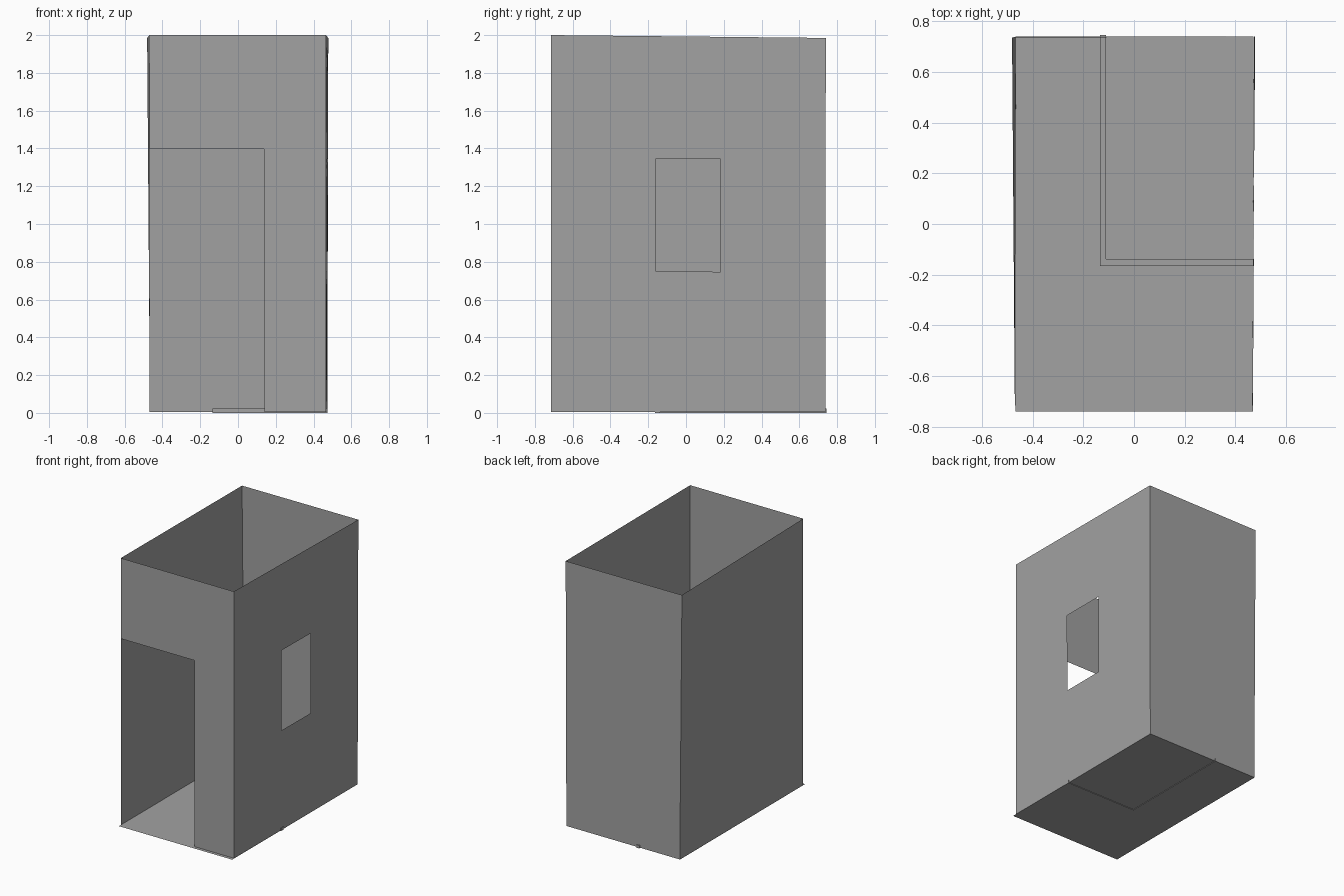
import bpy
import bmesh
from mathutils import Vector

cube = bpy.data.objects.get("Cube")
if cube:
    bpy.data.objects.remove(cube, do_unlink=True)

# Single plain grey
grey = bpy.data.materials.new("plain_grey")
grey.use_nodes = True
grey.diffuse_color = (0.36, 0.36, 0.36, 1)
grey.node_tree.nodes["Principled BSDF"].inputs["Base Color"].default_value = grey.diffuse_color


def finish(name, bm):
    mesh = bpy.data.meshes.new(name)
    bm.to_mesh(mesh)
    bm.free()
    mesh.materials.append(grey)
    obj = bpy.data.objects.new(name, mesh)
    bpy.context.collection.objects.link(obj)
    return obj


def panel(name, corners, hole=None):
    """Thin panel from four corners; hole is (u0, u1, v0, v1) as fractions."""
    a, b, c, d = (Vector(p) for p in corners)
    us, vs = [0, 1], [0, 1]
    if hole:
        us = sorted({0, 1, hole[0], hole[1]})
        vs = sorted({0, 1, hole[2], hole[3]})
    bm = bmesh.new()
    grid = [[bm.verts.new(a.lerp(b, u).lerp(d.lerp(c, u), v)) for u in us] for v in vs]
    for j in range(len(vs) - 1):
        for i in range(len(us) - 1):
            if hole and us[i] == hole[0] and vs[j] == hole[2]:
                continue
            bm.faces.new((grid[j][i], grid[j][i + 1], grid[j + 1][i + 1], grid[j + 1][i]))
    loose = [v for v in bm.verts if not v.link_faces]
    bmesh.ops.delete(bm, geom=loose, context="VERTS")
    return finish(name, bm)


# Slightly uneven corners of the open-topped room
base = 0.004
front_right = (-0.468, -0.715, base)
front_left = (0.467, -0.715, base)
back_left = (0.473, 0.739, base)
back_right = (-0.466, 0.739, base)
top_front_right = (-0.47, -0.715, 2)
top_front_left = (0.466, -0.715, 2)
top_back_left = (0.478, 0.74, 1.985)
top_back_right = (-0.481, 0.735, 1.985)

# Walls, with a doorway and a window
panel("front_wall", (front_right, front_left, top_front_left, top_front_right),
      hole=(0, 0.65, 0, 0.698))
panel("window_wall", (front_left, back_left, top_back_left, top_front_left),
      hole=(0.383, 0.617, 0.374, 0.675))
panel("back_wall", (back_left, back_right, top_back_right, top_back_left))
panel("plain_wall", (back_right, front_right, top_front_right, top_back_right))

# Floor, reaching just past the front wall
panel("floor", ((-0.468, -0.74, base), (0.47, -0.74, base),
                (0.472, 0.739, base), (-0.468, 0.739, base)))

# L-shaped kerb around the back corner
bm = bmesh.new()
outline = [(-0.135, -0.165), (0.474, -0.165), (0.474, -0.138),
           (-0.11, -0.138), (-0.11, 0.745), (-0.135, 0.745)]
face = bm.faces.new([bm.verts.new((x, y, 0)) for x, y in outline])
raised = bmesh.ops.extrude_face_region(bm, geom=[face])["geom"]
bmesh.ops.translate(bm, vec=(0, 0, 0.022),
                    verts=[v for v in raised if isinstance(v, bmesh.types.BMVert)])
bmesh.ops.recalc_face_normals(bm, faces=bm.faces)
finish("floor_kerb", bm)
